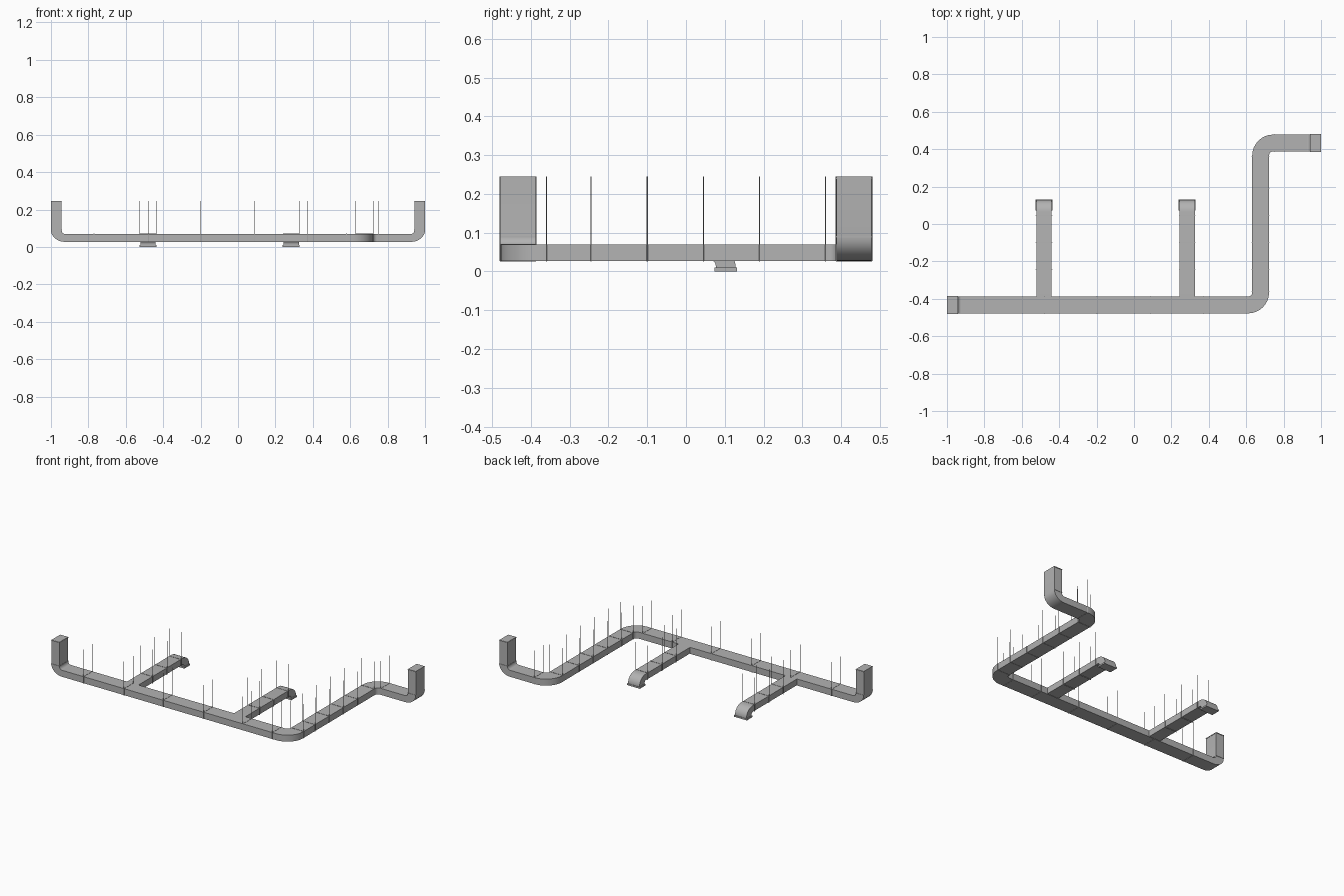
import bpy, bmesh, math
from mathutils import Vector

cube = bpy.data.objects.get("Cube")
if cube:
    bpy.data.objects.remove(cube, do_unlink=True)

metal = bpy.data.materials.new("galvanised_grey")
metal.use_nodes = True
GREY = (0.45, 0.45, 0.45, 1)
metal.diffuse_color = GREY
metal.node_tree.nodes["Principled BSDF"].inputs["Base Color"].default_value = GREY

W = 0.045                  # half width of the main duct
Z0, Z1 = 0.027, 0.069      # underside and top of the main duct
ROD_TOP = 0.245
FRONT, BACK, CROSS = -0.433, 0.433, 0.677   # centre lines of the three legs


def finish(bm, name, smooth=False):
    bmesh.ops.recalc_face_normals(bm, faces=bm.faces)
    mesh = bpy.data.meshes.new(name)
    bm.to_mesh(mesh)
    bm.free()
    mesh.materials.append(metal)
    obj = bpy.data.objects.new(name, mesh)
    bpy.context.collection.objects.link(obj)
    if smooth:
        bpy.ops.object.select_all(action='DESELECT')
        obj.select_set(True)
        bpy.context.view_layer.objects.active = obj
        bpy.ops.object.shade_smooth_by_angle(angle=math.radians(35))
    return obj


def arc(cx, cy, rx, ry, a0, a1, n=8):
    angles = [math.radians(a0 + (a1 - a0) * i / n) for i in range(n + 1)]
    return [(cx + rx * math.cos(a), cy + ry * math.sin(a)) for a in angles]


def duct(name, side_a, side_b, lo, hi, place):
    """Box duct between two matching planar outlines, from lo to hi in depth."""
    bm = bmesh.new()
    rings = []
    for a, b in zip(side_a, side_b):
        corners = (place(*a, lo), place(*b, lo), place(*b, hi), place(*a, hi))
        rings.append([bm.verts.new(c) for c in corners])
    for r, s in zip(rings, rings[1:]):
        for i in range(4):
            j = (i + 1) % 4
            bm.faces.new((r[i], r[j], s[j], s[i]))
    bm.faces.new(rings[0])
    bm.faces.new(rings[-1])
    return finish(bm, name, True)


def add_box(bm, lo, hi):
    lo, hi = Vector(lo), Vector(hi)
    verts = bmesh.ops.create_cube(bm, size=1)["verts"]
    for v in verts:
        v.co = (lo + hi) / 2 + Vector(c * s for c, s in zip(v.co, hi - lo))


def box(name, lo, hi):
    bm = bmesh.new()
    add_box(bm, lo, hi)
    return finish(bm, name)


# Main run: front leg, cross leg and back leg with two flat elbows
END = 0.925
ex, ey = CROSS - W - 0.022, FRONT + W + 0.022
fx, fy = CROSS + W + 0.022, BACK - W - 0.022
R, r = 2 * W + 0.022, 0.022
outer = ([(-END, FRONT - W)] + arc(ex, ey, R, R, -90, 0)
         + arc(fx, fy, r, r, 180, 90) + [(END, BACK - W)])
inner = ([(-END, FRONT + W)] + arc(ex, ey, r, r, -90, 0)
         + arc(fx, fy, R, R, 180, 90) + [(END, BACK + W)])
duct("main_duct", outer, inner, Z0, Z1, lambda a, b, h: (a, b, h))

# Risers turned up at both ends
for name, s, y in (("right_riser", -1, FRONT), ("left_riser", 1, BACK)):
    out = arc(END, 0.09, 0.075, 0.09 - Z0, -90, 0) + [(1, ROD_TOP)]
    inn = arc(END, 0.09, 0.018, 0.09 - Z1, -90, 0) + [(0.943, ROD_TOP)]
    duct(name, out, inn, y - W, y + W, lambda a, b, h: (s * a, h, b))
    for part, z in (("lower", 0.09), ("upper", 0.241)):
        xs = sorted((s * 0.9415, s * 1.0))
        box(f"{name}_{part}_collar", (xs[0], y - W - 0.002, z - 0.002),
            (xs[1], y + W + 0.002, z + 0.002))

# Branch ducts with elbows turned down to an outlet
BRANCHES = {"right_branch": -0.481, "left_branch": 0.284}
for name, x in BRANCHES.items():
    top = [(FRONT + W, Z1)] + arc(0.065, 0.012, 0.063, Z1 - 0.012, 90, 0) + [(0.128, 0)]
    low = [(FRONT + W, 0.029)] + arc(0.065, 0.012, 0.012, 0.017, 90, 0) + [(0.077, 0)]
    duct(name, top, low, x - 0.041, x + 0.041, lambda a, b, h: (h, a, b))
    box(name + "_outlet", (x - 0.046, 0.073, 0), (x + 0.046, 0.131, 0.01))


# Hangers: a thin joint band around the duct and a rod on each side
def hanger(name, x, y, half, across_x):
    bm = bmesh.new()
    wide, thin, lip = half + 0.0015, 0.0015, 0.0015
    dx, dy = (wide, thin) if across_x else (thin, wide)
    add_box(bm, (x - dx, y - dy, Z0 - lip), (x + dx, y + dy, Z1 + lip))
    for s in (-1, 1):
        px, py = (x + s * wide, y) if across_x else (x, y + s * wide)
        rod = bmesh.ops.create_cone(bm, cap_ends=True, segments=6, radius1=0.0014,
                                    radius2=0.0014, depth=ROD_TOP - Z0)["verts"]
        bmesh.ops.translate(bm, verts=rod, vec=(px, py, (ROD_TOP + Z0) / 2))
    finish(bm, name)


for i, x in enumerate((-0.77, -0.48, -0.2, 0.09, 0.37, 0.58)):
    hanger(f"front_hanger_{i}", x, FRONT, W, False)
for i, y in enumerate((-0.36, -0.245, -0.1, 0.045, 0.19, 0.36)):
    hanger(f"cross_hanger_{i}", CROSS, y, W, True)
hanger("back_hanger", 0.75, BACK, W, False)
for name, x in BRANCHES.items():
    for i, y in enumerate((-0.245, -0.1, 0.045)):
        hanger(f"{name}_hanger_{i}", x, y, 0.042, True)
